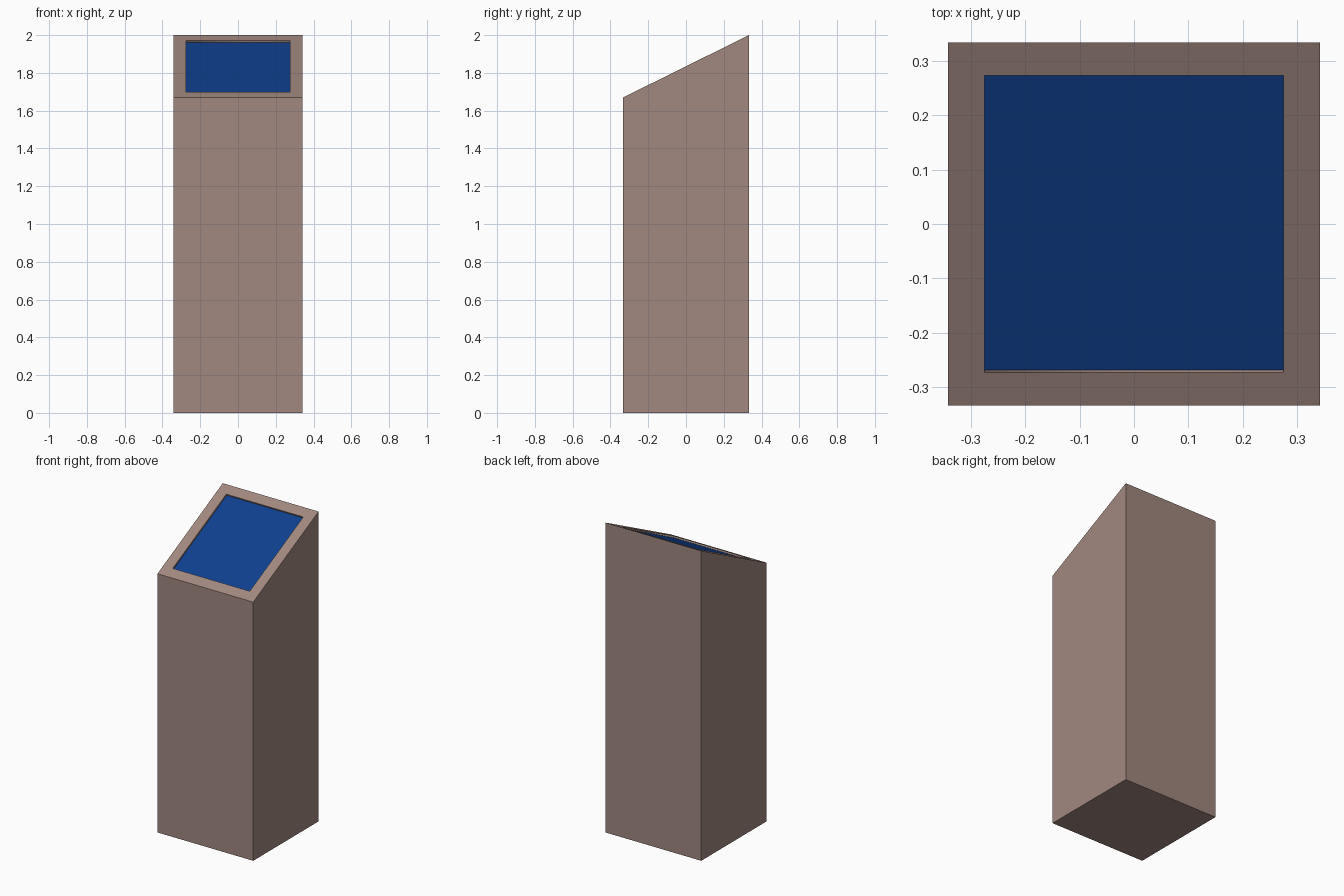
import bpy, bmesh
from mathutils import Vector

if "Cube" in bpy.data.objects:
    bpy.data.objects.remove(bpy.data.objects["Cube"])

def material(name, rgb):
    m = bpy.data.materials.new(name)
    m.diffuse_color = (*rgb, 1.0)
    m.use_nodes = True
    m.node_tree.nodes["Principled BSDF"].inputs["Base Color"].default_value = m.diffuse_color
    return m

HX, HY = 0.342, 0.333          # half width and half depth
LOW, HIGH = 1.67, 2.0          # front and back heights of the sloped top
BORDER, RECESS = 0.067, 0.010  # frame width and panel depth

bm = bmesh.new()
bmesh.ops.create_cube(bm, size=1.0)

# Pedestal body with sloped top
for v in bm.verts:
    top = v.co.z > 0
    v.co.x = HX if v.co.x > 0 else -HX
    v.co.y = HY if v.co.y > 0 else -HY
    v.co.z = (HIGH if v.co.y > 0 else LOW) if top else 0.0
for e in bm.edges:
    e.smooth = False
bm.normal_update()

# Frame border around the top, then the shallow recess for the panel
panel = max(bm.faces, key=lambda f: f.calc_center_median().z)
frame = bmesh.ops.inset_region(bm, faces=[panel], thickness=BORDER,
                               use_even_offset=True)["faces"]
walls = bmesh.ops.inset_individual(bm, faces=[panel], thickness=0.0005,
                                   depth=-RECESS)["faces"]

# Softly shaded frame, flat blue panel
for f in frame + walls:
    if f is not panel:
        f.smooth = True
for e in panel.edges:
    e.smooth = False
panel.material_index = 1
panel.smooth = False
bm.normal_update()

mesh = bpy.data.meshes.new("pedestal")
bm.to_mesh(mesh)
bm.free()
mesh.materials.append(material("warm taupe", (0.356, 0.246, 0.212)))
mesh.materials.append(material("deep blue", (0.005, 0.050, 0.270)))
obj = bpy.data.objects.new("pedestal", mesh)
bpy.context.collection.objects.link(obj)
